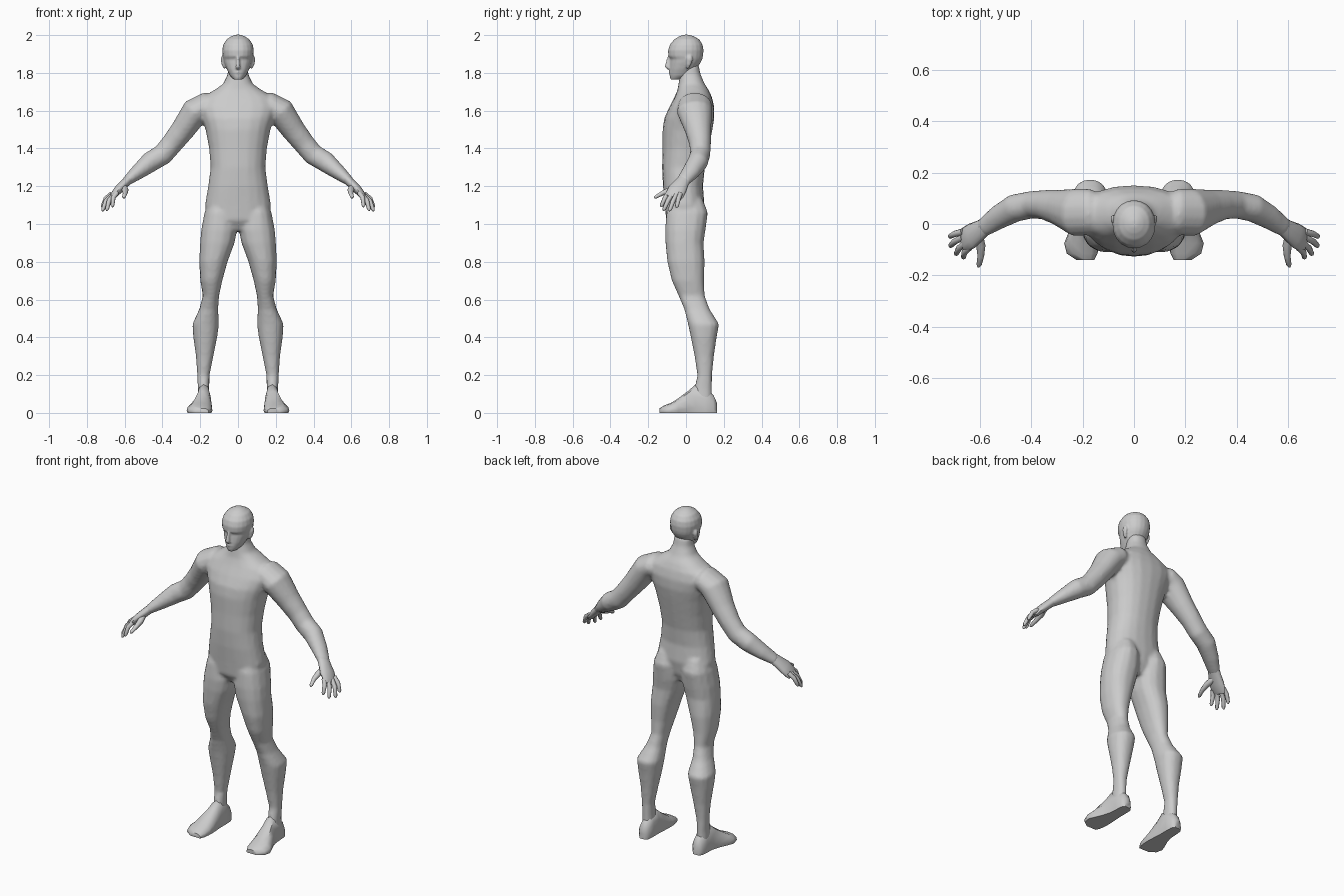
import bpy, bmesh, math
from mathutils import Vector

skin = bpy.data.materials.new("grey skin")
skin.diffuse_color = (0.6, 0.6, 0.6, 1)


def loft(bm, rings):
    """Closed tube through rings of points."""
    rows = [[bm.verts.new(p) for p in r] for r in rings]
    n = len(rows[0])
    for a, b in zip(rows, rows[1:]):
        for i in range(n):
            j = (i + 1) % n
            bm.faces.new((a[i], a[j], b[j], b[i]))
    bm.faces.new(rows[0][::-1])
    bm.faces.new(rows[-1])


def slab(z, x0, x1, y0, y1, n=16, p=0.88):
    """Horizontal rounded section between the given limits."""
    pts = []
    for i in range(n):
        t = 2 * math.pi * i / n
        c, s = math.cos(t), math.sin(t)
        c, s = math.copysign(abs(c) ** p, c), math.copysign(abs(s) ** p, s)
        pts.append(((x0 + x1) / 2 + c * (x1 - x0) / 2, (y0 + y1) / 2 + s * (y1 - y0) / 2, z))
    return pts


def tube(bm, path, n=12, side=(0, 1, 0), m=1):
    """Limb along a path of (x, y, z, width radius, thickness radius)."""
    cs = [Vector((p[0], p[1], p[2])) for p in path]
    rings = []
    for i, p in enumerate(path):
        t = (cs[min(i + 1, len(cs) - 1)] - cs[max(i - 1, 0)]).normalized()
        u = Vector(side)
        u = (u - t * u.dot(t)).normalized()
        v = t.cross(u)
        ring = []
        for k in range(n):
            a = 2 * math.pi * k / n
            q = cs[i] + u * math.cos(a) * p[3] + v * math.sin(a) * p[4]
            ring.append((q.x * m, q.y, q.z))
        rings.append(ring)
    loft(bm, rings)


def finish(bm, name, voxel=0, smooth=0, angle=50):
    bmesh.ops.recalc_face_normals(bm, faces=bm.faces)
    me = bpy.data.meshes.new(name)
    bm.to_mesh(me)
    bm.free()
    me.materials.append(skin)
    ob = bpy.data.objects.new(name, me)
    bpy.context.collection.objects.link(ob)
    if voxel:
        r = ob.modifiers.new("merge", 'REMESH')
        r.mode, r.voxel_size, r.use_smooth_shade = 'VOXEL', voxel, True
        s = ob.modifiers.new("soften", 'SMOOTH')
        s.factor, s.iterations = 0.5, smooth
    else:
        bpy.ops.object.select_all(action='DESELECT')
        ob.select_set(True)
        bpy.context.view_layer.objects.active = ob
        bpy.ops.object.shade_smooth_by_angle(angle=math.radians(angle))
    return ob


# Body: torso, arms and legs merged into one skin
bm = bmesh.new()
torso = [(0.965, .07, -.07, .06), (1.02, .165, -.105, .085), (1.1, .175, -.112, .098),
         (1.2, .158, -.122, .09), (1.3, .145, -.127, .10), (1.4, .153, -.124, .12),
         (1.5, .172, -.124, .14), (1.56, .192, -.115, .15), (1.62, .212, -.088, .15),
         (1.67, .19, -.062, .138), (1.71, .125, -.045, .12), (1.74, .08, -.04, .10),
         (1.79, .056, -.032, .078), (1.84, .052, -.03, .068)]
loft(bm, [slab(z, -w, w, f, b, 20) for z, w, f, b in torso])
arm = [(.10, .05, 1.62, .06, .06), (.17, .048, 1.63, .09, .068), (.225, .045, 1.597, .094, .075),
       (.295, .065, 1.495, .07, .064), (.35, .075, 1.425, .058, .058), (.398, .075, 1.368, .054, .057),
       (.465, .062, 1.328, .055, .055), (.53, .025, 1.275, .048, .041), (.592, -.018, 1.225, .037, .025)]
leg = [(1.13, .04, .15, -.08, .09), (1.06, .015, .178, -.105, .117), (.97, .004, .195, -.112, .105),
       (.9, .018, .201, -.11, .094), (.8, .055, .206, -.1, .1), (.7, .083, .2, -.076, .096),
       (.62, .1, .186, -.04, .1), (.55, .105, .205, -.01, .125), (.47, .1, .242, .01, .176),
       (.4, .11, .237, .025, .163), (.3, .13, .223, .045, .148), (.2, .15, .216, .06, .138),
       (.13, .152, .213, .045, .138), (.05, .15, .215, .045, .138)]
for m in (1, -1):
    tube(bm, arm, 14, m=m)
    loft(bm, [slab(z, m * a, m * b, f, k, 14) for z, a, b, f, k in leg])
finish(bm, "body", 0.011, 3)

# Head: skull, brow, nose, lips and ears merged
bm = bmesh.new()
skull = [(1.764, .022, -.082, -.03), (1.785, .042, -.087, .03), (1.82, .06, -.087, .055),
         (1.855, .073, -.084, .078), (1.872, .077, -.082, .086), (1.888, .081, -.094, .09),
         (1.92, .084, -.095, .093), (1.95, .078, -.085, .088), (1.978, .06, -.062, .07),
         (1.994, .035, -.035, .04), (2.002, .014, -.012, .016)]
loft(bm, [slab(z, -w, w, f, b, 20, .95) for z, w, f, b in skull])
tube(bm, [(0, -.085, 1.89, .007, .01), (0, -.094, 1.86, .009, .012),
          (0, -.099, 1.833, .014, .015), (0, -.09, 1.824, .013, .01)], 8, (1, 0, 0))
tube(bm, [(-.024, -.076, 1.802, .006, .006), (0, -.086, 1.804, .008, .008),
          (.024, -.076, 1.802, .006, .006)], 8, (0, 0, 1))
for m in (1, -1):
    tube(bm, [(.068, .008, 1.825, .008, .008), (.078, .014, 1.845, .013, .009),
              (.083, .02, 1.872, .018, .009), (.082, .022, 1.89, .01, .007)], 8, m=m)
finish(bm, "head", 0.006, 2)

# Hands: palm, four fingers and thumb
palm = [(.575, -.006, 1.24, .035, .025), (.60, -.024, 1.215, .04, .024), (.632, -.046, 1.183, .05, .023),
        (.658, -.06, 1.153, .048, .018), (.668, -.066, 1.138, .04, .011)]
fingers = [((.642, -.092, 1.165), (.665, -.133, 1.09)), ((.657, -.074, 1.155), (.695, -.12, 1.07)),
           ((.668, -.052, 1.152), (.718, -.088, 1.068)), ((.668, -.03, 1.16), (.72, -.05, 1.087))]
thumb = [(.607, -.04, 1.2, .018, .018), (.597, -.085, 1.18, .018, .016),
         (.597, -.125, 1.163, .013, .012), (.604, -.16, 1.143, .01, .009), (.606, -.168, 1.138, .004, .004)]
for m, label in ((1, "left"), (-1, "right")):
    bm = bmesh.new()
    tube(bm, palm, 12, m=m)
    for a, b in fingers:
        a, b = Vector(a), Vector(b)
        bend = Vector((.008, 0, .008))
        stops = ((0, .013, 0), (.45, .0125, 1), (.9, .010, .2), (1, .004, 0))
        tube(bm, [(*(a.lerp(b, t) + bend * k), r, r) for t, r, k in stops], 8, m=m)
    tube(bm, thumb, 8, (1, 0, 0), m)
    finish(bm, label + "_hand", angle=60)

    # Feet: flat-soled sections from heel to toe (y, inner x, outer x, height)
    foot = [(.163, .16, .2, .055), (.145, .145, .215, .095), (.10, .143, .218, .14), (.05, .143, .222, .15),
            (.01, .14, .235, .115), (-.04, .136, .258, .078), (-.075, .136, .272, .055),
            (-.115, .142, .262, .04), (-.14, .155, .225, .024)]
    bm = bmesh.new()
    rings = []
    for y, a, b, h in foot:
        w, c = (b - a) / 2, (a + b) / 2
        prof = [(-.92, 0), (.92, 0), (1, .2), (.92, .55), (.55, .9), (0, 1), (-.6, .92), (-.94, .6), (-1, .2)]
        rings.append([(m * (c + u * w), y, v * h) for u, v in prof])
    loft(bm, rings)
    finish(bm, label + "_foot", angle=50)
